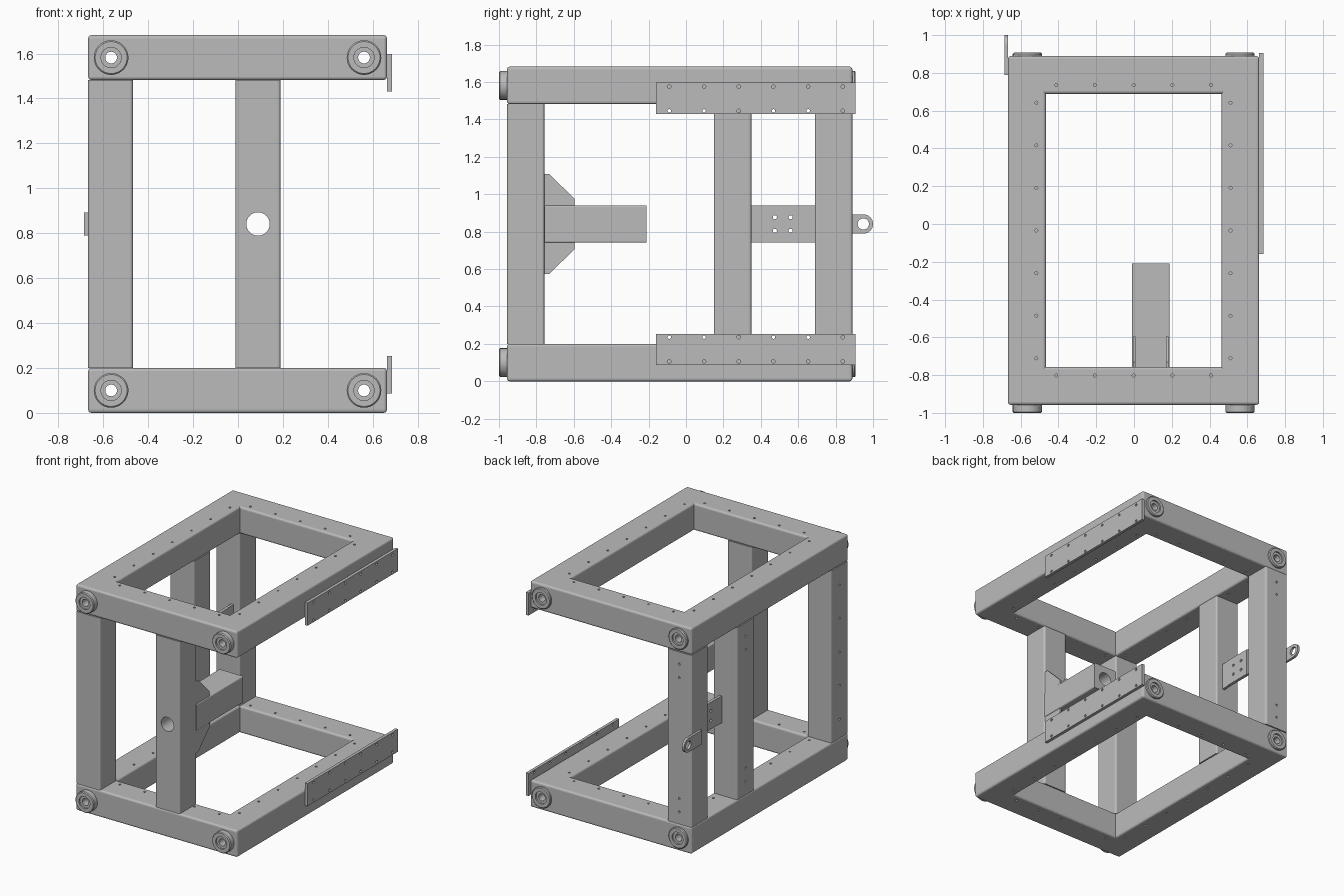
import bpy, bmesh, math
from mathutils import Matrix, Vector

if "Cube" in bpy.data.objects:
    bpy.data.objects.remove(bpy.data.objects["Cube"])

grey = bpy.data.materials.new("steel_grey")
grey.diffuse_color = (0.5, 0.5, 0.5, 1)
grey.use_nodes = True
grey.node_tree.nodes["Principled BSDF"].inputs["Base Color"].default_value = grey.diffuse_color

X0, X1, Y0, Y1 = -0.667, 0.663, -0.957, 0.889   # outer frame limits
W, H = 0.2, 1.682                               # tube width, total height
MID = H / 2
AXES = {'X': Matrix.Rotation(math.pi / 2, 4, 'Y'),
        'Y': Matrix.Rotation(math.pi / 2, 4, 'X'),
        'Z': Matrix.Identity(4)}


def finish(name, bm):
    bmesh.ops.recalc_face_normals(bm, faces=bm.faces[:])
    me = bpy.data.meshes.new(name)
    bm.to_mesh(me)
    bm.free()
    me.materials.append(grey)
    ob = bpy.data.objects.new(name, me)
    bpy.context.collection.objects.link(ob)
    return ob


def box(name, lo, hi, axis=None, r=0.014):
    """Box; edges parallel to axis (0, 1, 2) are rounded like square tube."""
    bm = bmesh.new()
    bmesh.ops.create_cube(bm, size=1)
    lo, hi = Vector(lo), Vector(hi)
    for v in bm.verts:
        v.co = Vector(((lo[i] + hi[i]) / 2 + v.co[i] * (hi[i] - lo[i])) for i in range(3))
    if axis is not None:
        es = [e for e in bm.edges
              if abs((e.verts[0].co - e.verts[1].co).normalized()[axis]) > 0.9]
        bmesh.ops.bevel(bm, geom=es, offset=r, segments=3, profile=0.5, affect='EDGES')
    return finish(name, bm)


def plate(name, pts, x0, x1):
    """Flat plate from a (y, z) outline, thick along x."""
    bm = bmesh.new()
    f = bm.faces.new([bm.verts.new((x0, y, z)) for y, z in pts])
    g = bmesh.ops.extrude_face_region(bm, geom=[f])
    bmesh.ops.translate(bm, vec=(x1 - x0, 0, 0),
                        verts=[v for v in g['geom'] if isinstance(v, bmesh.types.BMVert)])
    return finish(name, bm)


def drill(ob, holes):
    """Cut round holes given as (centre, axis, radius, length)."""
    bm = bmesh.new()
    for c, axis, r, length in holes:
        bmesh.ops.create_cone(bm, cap_ends=True, segments=32 if r > 0.015 else 12,
                              radius1=r, radius2=r, depth=length,
                              matrix=Matrix.Translation(c) @ AXES[axis])
    cutter = finish("drill_cutter", bm)
    cutter.hide_render = True
    m = ob.modifiers.new("holes", 'BOOLEAN')
    m.operation, m.solver, m.object = 'DIFFERENCE', 'EXACT', cutter
    bpy.context.view_layer.objects.active = ob
    bpy.ops.object.modifier_apply(modifier=m.name)
    bpy.data.objects.remove(cutter)


def ring_frame(name, z0):
    """Rectangular frame of four mitred tubes."""
    bm = bmesh.new()

    def loop(d, z):
        return [bm.verts.new((x, y, z)) for x, y in
                ((X0 + d, Y0 + d), (X1 - d, Y0 + d), (X1 - d, Y1 - d), (X0 + d, Y1 - d))]
    loops = [loop(0, z0), loop(0, z0 + W), loop(W, z0 + W), loop(W, z0)]
    for k in range(4):
        a, b = loops[k], loops[(k + 1) % 4]
        for i in range(4):
            j = (i + 1) % 4
            bm.faces.new((a[i], a[j], b[j], b[i]))
    bmesh.ops.recalc_face_normals(bm, faces=bm.faces[:])
    bm.normal_update()
    es = [e for e in bm.edges if e.calc_face_angle() > 0.5 and e.is_convex]
    bmesh.ops.bevel(bm, geom=es, offset=0.014, segments=3, profile=0.5, affect='EDGES')
    return finish(name, bm)


def boss(name, x, z, y, sgn, h):
    """Round collar with a stepped hole, turned about y."""
    prof = [(0.026, 0), (0.026, h - 0.012), (0.045, h - 0.012), (0.045, h),
            (0.071, h), (0.077, h - 0.006), (0.077, 0)]
    bm = bmesh.new()
    n = 48
    rows = [[bm.verts.new((x + r * math.cos(2 * math.pi * i / n), y + sgn * t,
                           z + r * math.sin(2 * math.pi * i / n))) for i in range(n)]
            for r, t in prof]
    for k in range(len(rows)):
        a, b = rows[k], rows[(k + 1) % len(rows)]
        for i in range(n):
            j = (i + 1) % n
            bm.faces.new((a[i], a[j], b[j], b[i]))
    ob = finish(name, bm)
    bpy.ops.object.select_all(action='DESELECT')
    ob.select_set(True)
    bpy.context.view_layer.objects.active = ob
    bpy.ops.object.shade_smooth_by_angle(angle=math.radians(30))


# Lower and upper frames with bolt holes, long bores and corner collars
for label, z0 in (("lower", 0.0), ("upper", H - W)):
    fr = ring_frame(label + "_frame", z0)
    holes = []
    for z in (z0, z0 + W):
        for i in range(7):
            holes += [((x, 0.642 - 0.2255 * i, z), 'Z', 0.008, 0.05) for x in (-0.517, 0.511)]
        for i in range(5):
            holes += [((-0.412 + 0.205 * i, y, z), 'Z', 0.008, 0.05) for y in (-0.802, 0.736)]
    bz = z0 + W / 2
    for side, x in (("left", -0.565), ("right", 0.561)):
        holes.append(((x, 0, bz), 'Y', 0.0265, 2.2))
        boss(f"{label}_{side}_front_collar", x, bz, Y0 + 0.002, -1, 0.045)
        boss(f"{label}_{side}_rear_collar", x, bz, Y1 - 0.002, 1, 0.02)
    drill(fr, holes)

# Upright posts: name, x start, y start, holes
pz0, pz1 = W, H - W
posts = {
    "front_left_post": (X0, Y0, [((X0, Y0 + 0.1, 0.34 + 0.25 * i), 'X', 0.008, 0.04)
                                 for i in range(5)]),
    "middle_left_post": (X0, 0.149, [((X0, 0.249, z), 'X', 0.008, 0.04)
                                     for z in (0.3, 0.4, 1.28, 1.38)]),
    "rear_left_post": (X0, Y1 - W, [((X0 + 0.1, Y1, z), 'Y', 0.008, 0.04)
                                    for z in (0.29, 0.39, 1.29, 1.39)]),
    "front_middle_post": (-0.011, Y0, [((0.089, Y0 + 0.1, MID), 'Y', 0.052, 0.5)]),
}
for name, (x, y, holes) in posts.items():
    drill(box(name, (x, y, pz0), (x + W, y + W, pz1), axis=2), holes)

# Horizontal arm behind the middle post, bored through
arm_y = Y0 + W
arm = box("support_arm", (-0.011, arm_y, MID - 0.1), (0.189, -0.21, MID + 0.1), axis=1, r=0.01)
drill(arm, [((0.089, -0.5, MID), 'Y', 0.052, 1.0)])

# Gusset plates above and below the arm
for vert, s in (("upper", 1), ("lower", -1)):
    outline = [(arm_y, 0.095), (arm_y, 0.267), (-0.73, 0.267), (-0.596, 0.134), (-0.596, 0.095)]
    for side, x in (("left", -0.005), ("right", 0.169)):
        plate(f"{vert}_{side}_gusset", [(y, MID + s * d) for y, d in outline], x, x + 0.014)

# Mounting plates on the right side
for label, z0, rows in (("lower", 0.086, (0.106, 0.236)), ("upper", 1.43, (1.446, 1.576))):
    pl = box(label + "_side_plate", (X1, -0.16, z0), (0.685, 0.905, z0 + 0.168))
    drill(pl, [((0.674, -0.089 + 0.1855 * i, z), 'X', 0.0095, 0.1)
               for i in range(6) for z in rows])

# Bracket between the two left posts: end tabs and a bolted centre plate
for label, a, b in (("front", 0.349, 0.411), ("rear", 0.62, Y1 - W)):
    box(label + "_bracket_tab", (-0.54, a, MID - 0.1), (-0.52, b, MID + 0.1))
centre = box("bracket_plate", (-0.538, 0.411, MID - 0.1), (-0.515, 0.62, MID + 0.1))
drill(centre, [((-0.527, y, MID + d), 'X', 0.011, 0.1)
               for y in (0.475, 0.559) for d in (-0.036, 0.036)])

# Lifting lug on the rear left post
r, cy = 0.052, 0.948
arc = [(cy + r * math.cos(t), MID + r * math.sin(t))
       for t in (math.pi * (i / 16 - 0.5) for i in range(17))]
lug = plate("lifting_lug", arc + [(0.79, MID + r), (0.79, MID - r)], -0.685, X0)
drill(lug, [((-0.676, cy, MID), 'X', 0.03, 0.1)])
